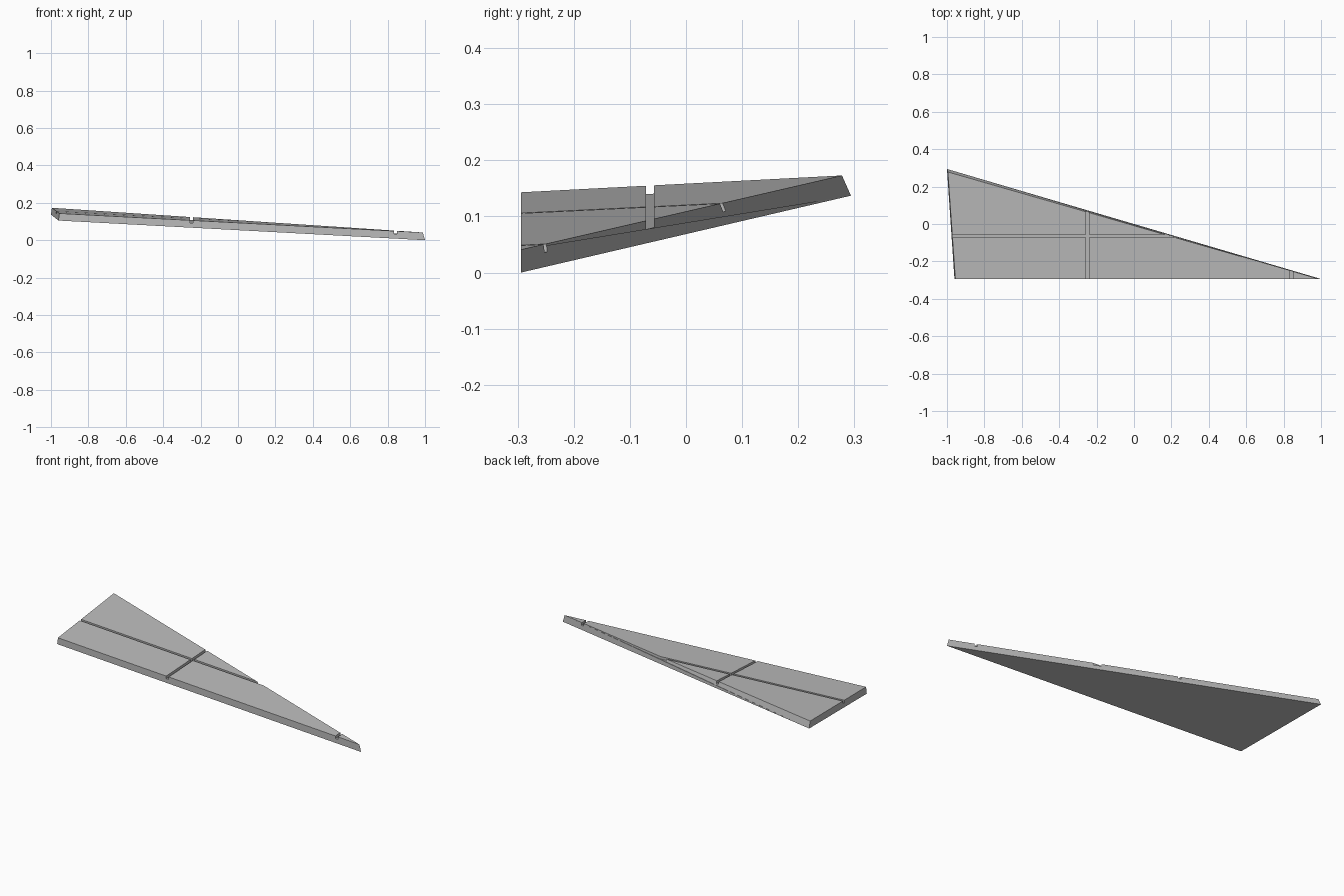
import bpy
import bmesh
from mathutils import Vector

default = bpy.data.objects.get("Cube")
if default:
    bpy.data.objects.remove(default)

grey = bpy.data.materials.new("plain grey")
grey.use_nodes = True
GREY = (0.5, 0.5, 0.5, 1)
grey.diffuse_color = GREY
grey.node_tree.nodes["Principled BSDF"].inputs["Base Color"].default_value = GREY

# Corners of the tilted triangular panel: front left, tip, rear
TOP = [Vector(p) for p in ((-0.955, -0.294, 0.143), (0.988, -0.294, 0.041), (-0.995, 0.278, 0.173))]
BASE = [Vector(p) for p in ((-0.96, -0.294, 0.105), (1, -0.294, 0), (-1, 0.294, 0.137))]
NORMAL = (TOP[1] - TOP[0]).cross(TOP[2] - TOP[0])


def top_z(x, y):
    """Height of the panel's upper plane."""
    d = Vector((x, y, 0)) - TOP[0]
    return -(d.x * NORMAL.x + d.y * NORMAL.y) / NORMAL.z + TOP[0].z


def prism(name, lower, upper):
    """Solid between two matching outlines."""
    bm = bmesh.new()
    lo = [bm.verts.new(p) for p in lower]
    hi = [bm.verts.new(p) for p in upper]
    n = len(lo)
    bm.faces.new(lo[::-1])
    bm.faces.new(hi)
    for i in range(n):
        j = (i + 1) % n
        bm.faces.new((lo[i], lo[j], hi[j], hi[i]))
    bmesh.ops.recalc_face_normals(bm, faces=bm.faces)
    mesh = bpy.data.meshes.new(name)
    bm.to_mesh(mesh)
    bm.free()
    mesh.materials.append(grey)
    obj = bpy.data.objects.new(name, mesh)
    bpy.context.collection.objects.link(obj)
    return obj


def cut_groove(panel, x0, x1, y0, y1, depth=0.015):
    """Cut a channel whose floor runs parallel to the upper plane."""
    outline = [(x0, y0), (x1, y0), (x1, y1), (x0, y1)]
    lower = [(x, y, top_z(x, y) - depth) for x, y in outline]
    upper = [(x, y, top_z(x, y) + 0.1) for x, y in outline]
    cutter = prism("groove_cutter", lower, upper)
    cutter.hide_render = True
    mod = panel.modifiers.new("groove", 'BOOLEAN')
    mod.operation = 'DIFFERENCE'
    mod.solver = 'EXACT'
    mod.object = cutter
    bpy.context.view_layer.objects.active = panel
    bpy.ops.object.modifier_apply(modifier=mod.name)
    bpy.data.objects.remove(cutter)


panel = prism("wedge_panel", BASE, TOP)

# One long groove and two cross grooves
cut_groove(panel, -1.2, 1.2, -0.071, -0.057)
for x in (-0.249, 0.842):
    cut_groove(panel, x - 0.008, x + 0.008, -0.5, 0.5)
